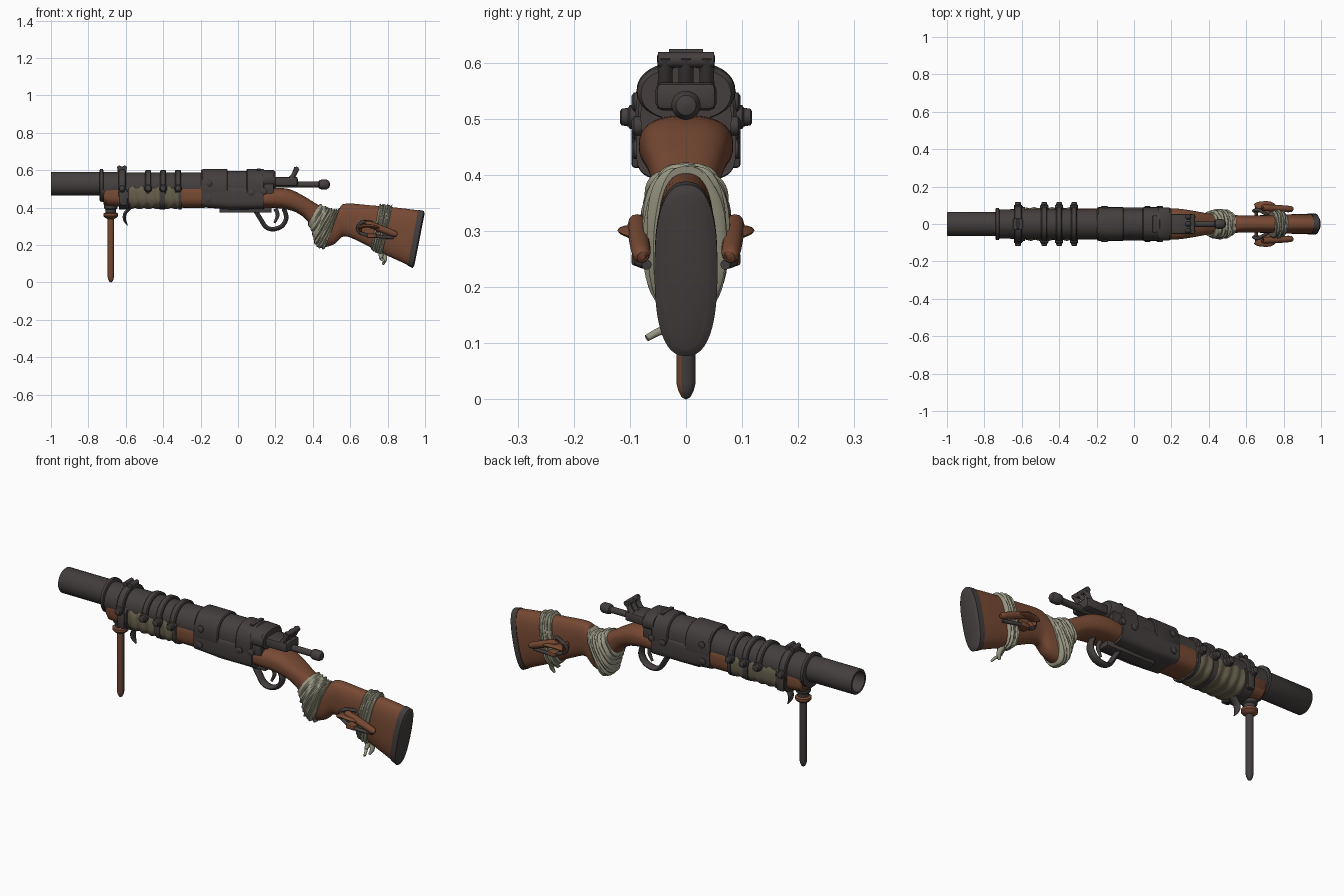
import bpy, bmesh, math
from mathutils import Vector

if "Cube" in bpy.data.objects:
    bpy.data.objects.remove(bpy.data.objects["Cube"])

def material(name, rgb):
    m = bpy.data.materials.new(name)
    m.diffuse_color = (*rgb, 1)
    m.use_nodes = True
    m.node_tree.nodes["Principled BSDF"].inputs["Base Color"].default_value = m.diffuse_color
    return m

METAL = material("dark_metal", (0.058, 0.049, 0.048))
WOOD = material("brown_wood", (0.185, 0.068, 0.034))
CLOTH = material("pale_cloth", (0.32, 0.31, 0.225))
OLIVE = material("olive_cloth", (0.135, 0.115, 0.072))

def finish(name, bm, *mats):
    bmesh.ops.recalc_face_normals(bm, faces=bm.faces)
    me = bpy.data.meshes.new(name)
    bm.to_mesh(me)
    bm.free()
    for m in mats:
        me.materials.append(m)
    me.shade_smooth()
    me.set_sharp_from_angle(angle=0.65)
    ob = bpy.data.objects.new(name, me)
    bpy.context.collection.objects.link(ob)
    return ob

def loft(name, rings, mat, closed=False):
    """Skin a list of equal-length point rings."""
    bm = bmesh.new()
    vs = [[bm.verts.new(p) for p in r] for r in rings]
    n = len(vs[0])
    for a, b in zip(vs, vs[1:] + ([vs[0]] if closed else [])):
        for i in range(n):
            j = (i + 1) % n
            bm.faces.new((a[i], a[j], b[j], b[i]))
    if not closed:
        bm.faces.new(vs[0])
        bm.faces.new(vs[-1])
    return finish(name, bm, mat)

def section(xt, zt, xb, zb, w, grow=lambda a: 0, power=2.5, n=48):
    """Superellipse cross-section between a top and a bottom point."""
    c = Vector(((xt + xb) / 2, 0, (zt + zb) / 2))
    up = Vector((xt - xb, 0, zt - zb)) / 2
    pts = []
    for i in range(n):
        a = 2 * math.pi * i / n
        u, v = (math.copysign(abs(f(a)) ** (2 / power), f(a)) for f in (math.cos, math.sin))
        g = grow(a)
        pts.append(c + up * v * (1 + g / up.length) + Vector((0, u * (w + g), 0)))
    return pts

def lathe(name, axis, centre, prof, mat, n=32):
    """Revolve (position, radius) pairs round an axis through centre."""
    rings = []
    for p, r in prof:
        ring = []
        for i in range(n):
            a = 2 * math.pi * (i + 0.5) / n
            c, s = max(r, 1e-4) * math.cos(a), max(r, 1e-4) * math.sin(a)
            off = {'x': (p, c, s), 'y': (c, p, s), 'z': (c, s, p)}[axis]
            ring.append(Vector(centre) + Vector(off))
        rings.append(ring)
    return loft(name, rings, mat)

def spline(rows, t):
    """Catmull-Rom through rows of numbers."""
    i = min(int(t), len(rows) - 2)
    f = t - i
    p = [rows[max(0, min(len(rows) - 1, k))] for k in range(i - 1, i + 3)]
    return [0.5 * (2 * b + (c - a) * f + (2 * a - 5 * b + 4 * c - d) * f * f
            + (3 * b - a - 3 * c + d) * f ** 3) for a, b, c, d in zip(*p)]

def tube(name, pts, radii, mat, flat=1, n=12, sub=6):
    """Sweep a round or flattened section along a smooth path."""
    rows = [(*p, r) for p, r in zip(pts, radii)]
    m = (len(rows) - 1) * sub
    path = [spline(rows, k / sub) for k in range(m + 1)]
    rings = []
    for k, q in enumerate(path):
        t = (Vector(path[min(k + 1, m)][:3]) - Vector(path[max(k - 1, 0)][:3])).normalized()
        ref = Vector((0, 1, 0)) if abs(t.y) < 0.8 and flat >= 1 else Vector((0, 0, 1))
        e1 = t.cross(ref).normalized()
        e2 = e1.cross(t)
        rings.append([Vector(q[:3]) + (e1 * math.cos(a) + e2 * math.sin(a) * flat) * max(q[3], 0.001)
                      for a in (2 * math.pi * i / n for i in range(n))])
    return loft(name, rings, mat)

def box(name, c, size, mat, bev=0.006):
    bm = bmesh.new()
    bmesh.ops.create_cube(bm, size=1)
    for v in bm.verts:
        v.co = Vector(c) + Vector([a * b for a, b in zip(v.co, size)])
    bmesh.ops.bevel(bm, geom=bm.edges[:], offset=bev, segments=2, affect='EDGES', profile=0.5)
    return finish(name, bm, mat)

# Barrel, muzzle and jacket
lathe("barrel", 'x', (0, 0, 0.528),
      [(-0.7, 0.048), (-0.995, 0.048), (-1, 0.051), (-1, 0.061), (-0.996, 0.064), (-0.6, 0.064)], METAL, 40)
lathe("bore_floor", 'x', (0, 0, 0.528), [(-0.75, 0.05), (-0.74, 0.05)], METAL)
lathe("barrel_jacket", 'x', (0, 0, 0.51), [(-0.73, 0.079), (-0.18, 0.079)], METAL, 40)
lathe("front_ring", 'x', (0, 0, 0.52),
      [(-0.74, 0.08), (-0.737, 0.087), (-0.723, 0.087), (-0.72, 0.08)], METAL, 40)

# Clamp bands with side bolts
for i, (x, h) in enumerate([(-0.62, 0.02), (-0.48, 0.016), (-0.40, 0.016), (-0.32, 0.016)]):
    r = 0.097 if i == 0 else 0.092
    lathe(f"clamp_band_{i}", 'x', (x, 0, 0.51),
          [(-h, 0.07), (-h, r - 0.005), (-h + 0.005, r), (h - 0.005, r), (h, r - 0.005), (h, 0.07)], METAL, 40)
    for s in (-1, 1):
        lathe(f"clamp_bolt_{i}_{s}", 'y', (x, 0, 0.503),
              [(s * p, q) for p, q in [(0.07, 0.022), (0.1, 0.022), (0.103, 0.017), (0.115, 0.015), (0.118, 0.01)]],
              METAL, 16)
box("front_sight_base", (-0.62, 0, 0.605), (0.05, 0.05, 0.03), METAL)
for x in (-0.635, -0.605):
    lathe("front_sight_pin", 'y', (x, 0, 0.613), [(-0.03, 0.012), (0.03, 0.012)], METAL, 12)

# Wooden fore-end, its cloth wrap and straps
loft("fore_end", [section(x, 0.535, x, b, w, power=2.8) for x, b, w in
     [(-0.72, 0.425, 0.068), (-0.705, 0.41, 0.078), (-0.6, 0.403, 0.08), (-0.18, 0.398, 0.083)]], WOOD)

def fore_ripple(x):
    return lambda a: 0.006 + 0.003 * math.sin(x * 130 + 2 * math.cos(a) + math.sin(3 * a))
loft("fore_end_wrap", [section(x, 0.53, x, 0.401, 0.081, fore_ripple(x), 2.8)
     for x in (-0.58 + 0.28 * k / 44 for k in range(45))], OLIVE)
for i, (x, w) in enumerate([(-0.61, 0.026), (-0.405, 0.014), (-0.31, 0.008)]):
    loft(f"fore_strap_{i}", [section(q, 0.53, q, 0.402, 0.081, lambda a: 0.011, 2.8)
         for q in (x - w, x + w)], METAL)
for s in (-1, 1):
    box(f"clamp_bracket_{s}", (-0.612, s * 0.085, 0.455), (0.04, 0.024, 0.085), METAL)
tube("hanging_strip", [(-0.57, 0, 0.405), (-0.603, 0, 0.37), (-0.606, 0, 0.335), (-0.59, 0, 0.304)],
     [0.009, 0.009, 0.008, 0.002], METAL, 2.4)

# Support leg: brown on its front-facing side, dark elsewhere
leg = lathe("support_leg", 'z', (-0.68, 0, 0),
            [(0, 0.001), (0.004, 0.008), (0.016, 0.014), (0.03, 0.0175), (0.36, 0.0175)], METAL, 20)
leg.data.materials.append(WOOD)
for p in leg.data.polygons:
    p.material_index = int(p.normal.y < -0.4)
lathe("leg_collar", 'z', (-0.68, 0, 0),
      [(0.34, 0.02), (0.347, 0.032), (0.355, 0.039), (0.368, 0.039), (0.373, 0.03)], WOOD)
lathe("leg_socket", 'z', (-0.68, 0, 0), [(0.37, 0.028), (0.39, 0.028), (0.395, 0.035), (0.43, 0.04)], METAL)

# Receiver: inner body, front and rear sleeves, lower housing
loft("receiver_body", [section(x, 0.597, x, 0.41, 0.081, power=2.3) for x in (-0.19, 0.19)], METAL)
for name, xs in [("front", (-0.197, -0.19, -0.06, -0.055)), ("rear", (0.045, 0.05, 0.135, 0.14))]:
    loft(f"receiver_{name}_sleeve", [section(x, 0.606 - d, x, 0.402, 0.09 - d, power=2.4)
         for x, d in zip(xs, (0.005, 0, 0, 0.005))], METAL)
loft("receiver_tail", [section(x, t, x, 0.497, w, power=2.2) for x, t, w in
     [(0.13, 0.603, 0.088), (0.19, 0.6, 0.087), (0.2, 0.592, 0.08)]], METAL)
loft("receiver_lower", [section(x, 0.522, x, b, 0.089, power=4) for x, b in
     [(-0.197, 0.402), (-0.04, 0.39), (0.14, 0.392)]], METAL)
box("ejection_plate", (0.11, 0, 0.604), (0.02, 0.09, 0.01), METAL, 0.003)
for i, (x, z) in enumerate([(-0.155, 0.53), (-0.16, 0.445), (0.072, 0.48), (0.138, 0.487)]):
    lathe(f"receiver_bolt_{i}", 'y', (x, 0, z),
          [(-0.097, 0.011), (-0.093, 0.017), (0.093, 0.017), (0.097, 0.011)], METAL, 16)

# Rear sight and bolt rod
box("sight_base", (0.255, 0, 0.54), (0.13, 0.108, 0.05), METAL, 0.012)
for y in (-0.037, 0, 0.037):
    tube("sight_post", [(0.28, y, 0.55), (0.298, y, 0.575), (0.315, y, 0.612)],
         [0.015, 0.013, 0.015], METAL)
lathe("sight_bar", 'y', (0.312, 0, 0.605), [(-0.05, 0.014), (0.05, 0.014)], METAL, 16)
lathe("bolt_rod", 'x', (0, 0, 0.524),
      [(0.18, 0.017), (0.43, 0.016), (0.435, 0.023), (0.445, 0.026), (0.475, 0.026), (0.487, 0.018), (0.491, 0.006)],
      METAL, 24)

# Trigger group
box("trigger_plate", (0.04, 0, 0.388), (0.28, 0.06, 0.03), METAL)
tube("trigger_guard", [(0.09, 0, 0.39), (0.12, 0, 0.34), (0.15, 0, 0.296), (0.19, 0, 0.285),
     (0.235, 0, 0.302), (0.258, 0, 0.345), (0.245, 0, 0.395)], [0.012] * 7, METAL, 1.8)
tube("trigger", [(0.2, 0, 0.395), (0.212, 0, 0.36), (0.195, 0, 0.318)], [0.012, 0.01, 0.006], METAL)

# Stock rows: top x, top z, bottom x, bottom z, half width
ROWS = [(.14, .50, .14, .40, .082), (.20, .506, .20, .398, .084), (.28, .497, .25, .392, .079),
        (.36, .457, .31, .375, .067), (.42, .42, .365, .335, .057), (.47, .395, .40, .275, .055),
        (.51, .383, .415, .215, .056), (.54, .39, .45, .188, .054), (.555, .415, .515, .205, .049),
        (.60, .422, .57, .247, .045), (.70, .413, .665, .21, .047), (.80, .405, .75, .165, .05),
        (.90, .394, .85, .12, .053), (.965, .385, .91, .092, .053), (1.0, .378, .94, .077, .053)]

def stock_part(name, t0, t1, steps, mat, grow):
    ts = [t0 + (t1 - t0) * k / steps for k in range(steps + 1)]
    return loft(name, [section(*spline(ROWS, t), grow(t, (t - t0) / (t1 - t0))) for t in ts], mat)

stock_part("stock", 0, 13, 65, WOOD, lambda t, f: lambda a: 0)
stock_part("butt_pad", 12.95, 14, 10, METAL,
           lambda t, f: lambda a: 0.003 - 0.016 * max(0, f - 0.7) / 0.3)

def folds(base, side, freq):
    """Uneven cloth thickness, bulging at the sides."""
    return lambda t, f: lambda a: (base + side * abs(math.cos(a)) * math.sin(math.pi * f) ** 0.5
        + 0.003 * math.sin(t * freq + 2.5 * math.cos(a)) + 0.0025 * math.sin(3 * a + t * freq * 0.6))
stock_part("grip_wrap", 4.25, 7.3, 50, CLOTH, folds(0.007, 0.014, 16))
stock_part("butt_wrap", 10.55, 11.22, 30, CLOTH, folds(0.008, 0.016, 50))

# Cloth tails tied under the butt
tube("cloth_tail_front", [(0.765, -0.01, 0.16), (0.765, -0.03, 0.128), (0.775, -0.05, 0.12), (0.782, -0.07, 0.109)],
     [0.016, 0.009, 0.007, 0.006], CLOTH)
tube("cloth_tail_rear", [(0.77, 0, 0.165), (0.785, -0.01, 0.125), (0.775, -0.02, 0.097)],
     [0.016, 0.012, 0.006], CLOTH)

# Leather loops with toggles on both sides of the butt
for s in (-1, 1):
    tube(f"leather_loop_{s}", [(0.655, s * 0.04, 0.29), (0.655, s * 0.083, 0.296), (0.685, s * 0.095, 0.302),
         (0.73, s * 0.092, 0.298), (0.755, s * 0.06, 0.29)], [0.009] * 5, WOOD, 0.9 * 3.2)
    tube(f"leather_toggle_{s}", [(0.69, s * 0.085, 0.318), (0.7, s * 0.087, 0.312), (0.83, s * 0.08, 0.262),
         (0.85, s * 0.078, 0.254)], [0.006, 0.017, 0.017, 0.006], WOOD)
    tube(f"dark_cord_{s}", [(0.72, s * 0.045, 0.32), (0.665, s * 0.075, 0.322), (0.64, s * 0.07, 0.29),
         (0.665, s * 0.07, 0.26), (0.74, s * 0.085, 0.247), (0.83, s * 0.07, 0.24)], [0.009] * 6, METAL)
    box(f"leather_tab_{s}", (0.715, s * 0.075, 0.25), (0.05, 0.045, 0.024), WOOD)
